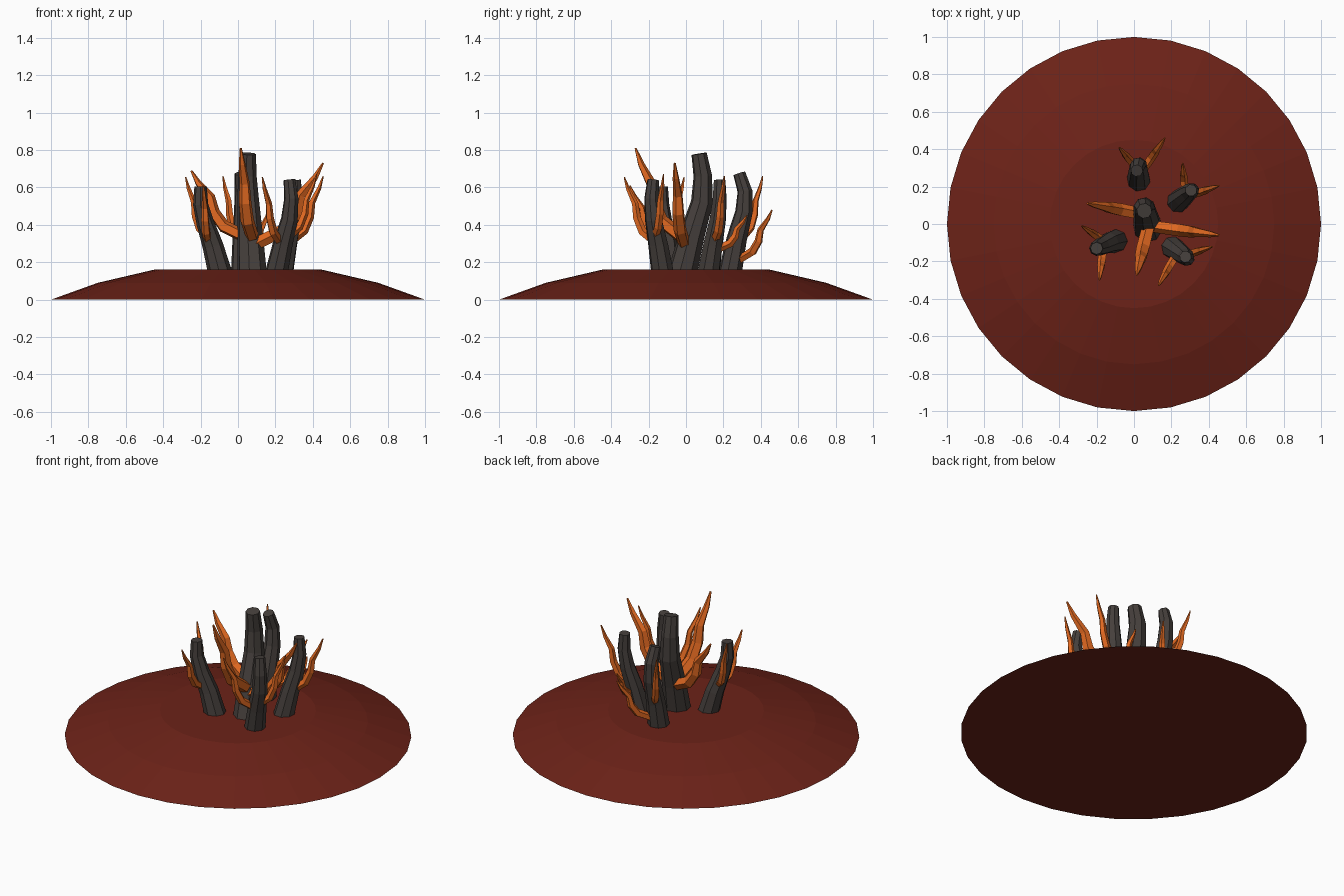
import bpy, bmesh, math
from mathutils import Vector

if "Cube" in bpy.data.objects:
    bpy.data.objects.remove(bpy.data.objects["Cube"])


def material(name, rgb):
    m = bpy.data.materials.new(name)
    m.diffuse_color = (*rgb, 1)
    m.use_nodes = True
    m.node_tree.nodes["Principled BSDF"].inputs["Base Color"].default_value = m.diffuse_color
    return m


RED = material("ember_red", (0.15, 0.016, 0.009))
GREY = material("charred_grey", (0.06, 0.05, 0.045))
ORANGE = material("flame_orange", (0.75, 0.14, 0.015))


def loft(name, rings, mat):
    """Skin a list of equal-sized vertex rings and cap both ends."""
    bm = bmesh.new()
    vr = [[bm.verts.new(p) for p in r] for r in rings]
    n = len(vr[0])
    for a, b in zip(vr, vr[1:]):
        for i in range(n):
            j = (i + 1) % n
            bm.faces.new((a[i], a[j], b[j], b[i]))
    bm.faces.new(vr[0][::-1])
    bm.faces.new(vr[-1])
    bmesh.ops.recalc_face_normals(bm, faces=bm.faces)
    me = bpy.data.meshes.new(name)
    bm.to_mesh(me)
    bm.free()
    me.materials.append(mat)
    ob = bpy.data.objects.new(name, me)
    bpy.context.collection.objects.link(ob)


def tube(name, points, radii, sides, mat):
    """Tapered tube following a path, always with the same reference axis."""
    pts = [Vector(p) for p in points]
    side = pts[-1] - pts[0]
    side = Vector((-side.y, side.x, 0)).normalized()
    rings = []
    for k, (p, r) in enumerate(zip(pts, radii)):
        t = (pts[min(k + 1, len(pts) - 1)] - pts[max(k - 1, 0)]).normalized()
        u = (side - t * side.dot(t)).normalized()
        v = t.cross(u)
        angs = [2 * math.pi * (i + 0.5) / sides for i in range(sides)]
        rings.append([p + r * (math.cos(a) * u + math.sin(a) * v) for a in angs])
    loft(name, rings, mat)


# Low mound
loft("mound", [[(r * math.cos(i * math.pi / 16), r * math.sin(i * math.pi / 16), z)
                for i in range(32)]
               for r, z in ((1, 0), (0.75, 0.09), (0.45, 0.16))], RED)

# Charred stalks: path and base radius
stalks = {
    "centre": ([(.075, -.02, .14), (.065, .03, .34), (.055, .085, .52),
                (.05, .09, .66), (.055, .07, .78)], .08),
    "back": ([(.025, .235, .14), (.025, .27, .32), (.025, .31, .47),
              (.022, .315, .58), (.015, .285, .675)], .064),
    "right": ([(.235, .12, .14), (.265, .145, .3), (.295, .17, .43),
               (.31, .18, .54), (.305, .18, .64)], .062),
    "front_right": ([(.205, -.125, .14), (.24, -.15, .3), (.275, -.175, .43),
                     (.285, -.185, .54), (.275, -.175, .64)], .062),
    "front_left": ([(-.095, -.09, .14), (-.135, -.1, .29), (-.175, -.12, .41),
                    (-.2, -.13, .51), (-.2, -.13, .605)], .064),
}
for name, (path, r) in stalks.items():
    tube(f"{name}_stalk", path, [r * f for f in (1, .87, .74, .63, .52)], 8, GREY)

# Flame tendrils: start, tip, base radius
flames = [
    ((.05, .05, .33), (-.25, .11, .69), .036),
    ((.1, -.01, .30), (.455, -.06, .73), .036),
    ((.075, -.03, .34), (.015, -.27, .81), .038),
    ((.01, .30, .33), (-.08, .41, .66), .022),
    ((.04, .28, .21), (.165, .46, .48), .024),
    ((.27, .17, .27), (.26, .325, .45), .022),
    ((.28, .15, .31), (.455, .205, .66), .024),
    ((.26, -.17, .33), (.42, -.12, .67), .022),
    ((.23, -.16, .30), (.13, -.33, .655), .024),
    ((-.15, -.10, .32), (-.28, -.01, .655), .022),
    ((-.16, -.11, .31), (-.185, -.3, .61), .024),
]
# Shared S-curve: outward share, upward share, radius share
curve = [(0, 0, .95), (.42, .17, 1), (.6, .38, .92), (.66, .6, .75),
         (.88, .82, .48), (1, 1, .15)]
for k, (a, b, r) in enumerate(flames):
    path = [(a[0] + (b[0] - a[0]) * o, a[1] + (b[1] - a[1]) * o,
             a[2] + (b[2] - a[2]) * h) for o, h, _ in curve]
    tube(f"flame_{k + 1}", path, [r * s for _, _, s in curve], 5, ORANGE)
